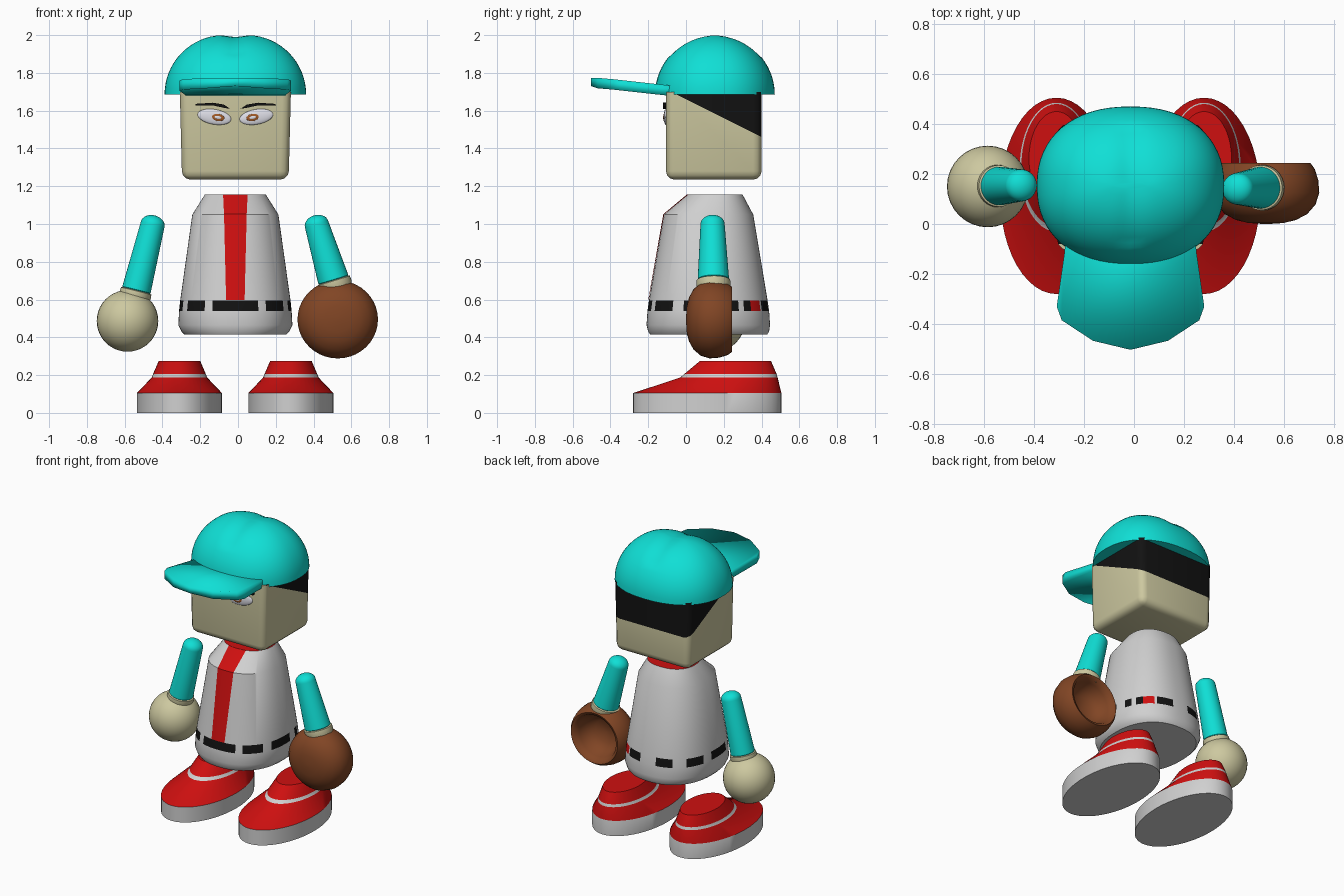
import bpy, bmesh, math
from mathutils import Matrix, Vector

if "Cube" in bpy.data.objects:
    bpy.data.objects.remove(bpy.data.objects["Cube"])

CX = -0.014  # symmetry axis of head and torso


def material(name, rgb):
    m = bpy.data.materials.new(name)
    m.diffuse_color = (*rgb, 1)
    m.use_nodes = True
    m.node_tree.nodes["Principled BSDF"].inputs["Base Color"].default_value = m.diffuse_color
    return m


TEAL = material("teal", (0.005, 0.74, 0.67))
SKIN = material("skin", (0.61, 0.58, 0.35))
WHITE = material("off_white", (0.63, 0.63, 0.63))
RED = material("red", (0.62, 0.005, 0.005))
BLACK = material("black", (0.006, 0.006, 0.006))
BROWN = material("leather_brown", (0.22, 0.06, 0.018))
EYE = material("eye_white", (0.75, 0.75, 0.82))
IRIS = material("iris_orange", (0.35, 0.1, 0.02))


def finish(name, bm, mats, rule=None, angle=35, matrix=None):
    """Turn a bmesh into a shaded object, colouring faces by a rule on their centre."""
    if matrix:
        bm.transform(matrix)
    bmesh.ops.recalc_face_normals(bm, faces=bm.faces)
    bm.normal_update()
    for f in bm.faces:
        f.smooth = True
        if rule:
            f.material_index = rule(f.calc_center_median(), f.normal)
    me = bpy.data.meshes.new(name)
    bm.to_mesh(me)
    bm.free()
    for m in mats:
        me.materials.append(m)
    me.set_sharp_from_angle(angle=math.radians(angle))
    ob = bpy.data.objects.new(name, me)
    bpy.context.collection.objects.link(ob)
    return ob


def spow(v, p):
    return math.copysign(abs(v) ** p, v)


def loft(rings, n=48, e=2.0):
    """Closed skin through superellipse rings (z, cx, cy, rx, ry)."""
    bm = bmesh.new()
    loops = []
    for z, cx, cy, rx, ry in rings:
        loops.append([bm.verts.new((cx + rx * spow(math.sin(2 * math.pi * i / n), 2 / e),
                                    cy - ry * spow(math.cos(2 * math.pi * i / n), 2 / e), z))
                      for i in range(n)])
    for a, b in zip(loops, loops[1:]):
        for i in range(n):
            j = (i + 1) % n
            bm.faces.new((a[i], a[j], b[j], b[i]))
    bm.faces.new(loops[0][::-1])
    bm.faces.new(loops[-1])
    return bm


def prism(top, bottom):
    """Solid between two matching outlines."""
    bm = bmesh.new()
    a = [bm.verts.new(p) for p in top]
    b = [bm.verts.new(p) for p in bottom]
    bm.faces.new(a)
    bm.faces.new(b[::-1])
    for i in range(len(a)):
        j = (i + 1) % len(a)
        bm.faces.new((a[i], b[i], b[j], a[j]))
    return bm


# Shoes: straight sole, sloped upper with a thin white band
for side, x in (("left", -0.31), ("right", 0.28)):
    rows = [(0, x, .1125, .225, .3925), (.105, x, .1125, .225, .3925),
            (.187, x, .227, .147, .258), (.205, x, .235, .14, .245),
            (.275, x, .262, .11, .188)]
    finish(side + "_shoe", loft(rows), [WHITE, RED],
           lambda c, n: 0 if c.z < .1 or .187 < c.z < .205 else 1)

# Torso: rounded jersey with a dashed belt and a red collar face
TE = 2.3
TORSO = [(.415, CX, .12, .27, .31), (.43, CX, .12, .285, .32), (.465, CX, .118, .302, .327),
         (.54, CX, .118, .298, .322), (.595, CX, .118, .292, .314),
         (1.05, CX, .12, .228, .236), (1.155, CX, .155, .162, .145)]
DASHES = [(0, 20), (31, 58), (70, 97), (108, 132), (150, 170)]


def torso_colour(c, n):
    if n.z > .95:
        return 1
    if not .54 < c.z < .595:
        return 0
    u = spow((c.x - CX) / .295, TE / 2)
    v = spow((.118 - c.y) / .318, TE / 2)
    a = math.degrees(math.atan2(u, v))
    if 133 < a < 148:
        return 1
    if 117 < a < 124:
        return 0
    return 2 if any(lo <= abs(a) <= hi for lo, hi in DASHES) else 0


finish("torso", loft(TORSO, 120, TE), [WHITE, RED, BLACK], torso_colour)

# Front stripe: thin plate following the jersey
bm = bmesh.new()
strip = []
for (z, cx, cy, rx, ry), half in zip(TORSO[4:], (.049, .06, .065)):
    strip.append([])
    for k in range(7):
        dx = half * (k / 3 - 1)
        y = cy - ry * (1 - abs(dx / rx) ** TE) ** (1 / TE)
        strip[-1].append(bm.verts.new((cx + dx, y - .004, z + .002)))
for a, b in zip(strip, strip[1:]):
    for k in range(6):
        bm.faces.new((a[k], a[k + 1], b[k + 1], b[k]))
finish("jersey_stripe", bm, [RED], angle=20)

# Head: bevelled block, hair cut off by a slanted plane
bm = bmesh.new()
bmesh.ops.create_cube(bm, size=1, matrix=Matrix.Translation((CX, .147, 1.4675))
                      @ Matrix.Diagonal((.588, .506, .465, 1)))
for v in bm.verts:
    if v.co.z < 1.3:
        v.co.x = CX + (v.co.x - CX) * .96
bmesh.ops.bevel(bm, geom=[e for e in bm.edges if min(v.co.z for v in e.verts) < 1.3],
                offset=.045, segments=3, profile=.5, affect='EDGES')
HAIR_P, HAIR_N = Vector((0, .4, 1.46)), Vector((0, .5, 1))
bmesh.ops.bisect_plane(bm, geom=bm.verts[:] + bm.edges[:] + bm.faces[:],
                       plane_co=HAIR_P, plane_no=HAIR_N)
finish("head", bm, [SKIN, BLACK],
       lambda c, n: int((c - HAIR_P).dot(HAIR_N) > 0 and c.y > -.06), angle=40)

# Face: eyes, irises and brows, mirrored about the face centre
for side, s in (("left", -1), ("right", 1)):
    def disc(name, dx, z, rx, rz, y, depth, mat):
        b = bmesh.new()
        bmesh.ops.create_uvsphere(b, u_segments=28, v_segments=14, radius=1)
        m = (Matrix.Translation((CX + s * dx, y, z)) @ Matrix.Rotation(-s * .17, 4, 'Y')
             @ Matrix.Diagonal((rx, depth, rz, 1)))
        finish(side + name, b, [mat], matrix=m, angle=60)

    disc("_eye", .111, 1.567, .09, .04, -.106, .012, EYE)
    disc("_iris", .092, 1.564, .034, .019, -.116, .005, IRIS)
    disc("_pupil", .092, 1.564, .019, .009, -.119, .004, EYE)
    brow = [(.028, 1.61), (.06, 1.632), (.12, 1.642), (.212, 1.636),
            (.212, 1.626), (.12, 1.628), (.06, 1.615)]
    finish(side + "_brow", prism([(CX + s * x, -.122, z) for x, z in brow],
                                 [(CX + s * x, -.10, z) for x, z in brow]), [BLACK])

# Cap: widened dome with a shallow centre seam
rows = []
for i in range(17):
    p = math.radians(88 * i / 16)
    rows.append((1.685 + .315 * math.sin(p), CX, .153,
                 .06 + .315 * math.cos(p), .317 * math.cos(p)))
bm = loft(rows, 64, 2.25)
for v in bm.verts:
    if v.co.z > 1.9:
        v.co.z -= .012 * math.exp(-((v.co.x - CX) / .05) ** 2)
finish("cap_dome", bm, [TEAL], angle=50)

# Brim: faceted peak tilting up to the front
half = [(.25, .02), (.265, -.12), (.295, -.33), (.275, -.385), (.15, -.467)]
outline = [(CX + x, y) for x, y in half] + [(CX, -.503)] + [(CX - x, y) for x, y in half[::-1]]


def brim_z(y):
    return 1.735 - .11 * (max(y, -.45) + .1)


finish("cap_brim",
       prism([(x, y, brim_z(y)) for x, y in outline],
             [(x, y, brim_z(y) - .055 + .012 * (abs(x - CX) < .1)) for x, y in outline]),
       [TEAL], angle=180)


# Arms: tapered sleeve with a rounded shoulder and a skin cuff
def arm(side, low, high, r0, r1):
    axis = Vector(high) - Vector(low)
    L = axis.length
    rows = [(-.03, 0, 0, r0 * .8, r0 * .8), (0, 0, 0, r0 * .97, r0 * .97), (0.002, 0, 0, r0, r0)]
    for i in range(8):
        a = math.radians(85 * i / 7)
        r = r1 * math.cos(a)
        rows.append((L - r1 * .75 + r1 * .75 * math.sin(a), 0, 0, r, r))
    m = Matrix.Translation(low) @ axis.to_track_quat('Z', 'Y').to_matrix().to_4x4()
    finish(side + "_sleeve", loft(rows, 32), [TEAL], matrix=m)
    cuff = [(-.06, 0, 0, r0, r0), (-.03, 0, 0, r0 * 1.1, r0 * 1.1),
            (-.005, 0, 0, r0 * 1.08, r0 * 1.08), (0, 0, 0, r0 * .9, r0 * .9)]
    finish(side + "_cuff", loft(cuff, 32), [SKIN], matrix=m)


arm("left", (-.538, .152, .65), (-.44, .155, 1.045), .077, .064)
arm("right", (.505, .145, .705), (.402, .14, 1.045), .083, .064)

# Bare hand
bm = bmesh.new()
bmesh.ops.create_uvsphere(bm, u_segments=32, v_segments=20, radius=.163)
finish("left_hand", bm, [SKIN], matrix=Matrix.Translation((-.585, .15, .487)))

# Mitt: rounded front shell with a hollow pocket at the back
profile = [(.01, .0), (.07, .004), (.12, .016), (.165, .04), (.198, .078), (.213, .125),
           (.209, .175), (.195, .22), (.178, .243), (.16, .236), (.145, .2),
           (.125, .15), (.08, .115), (.01, .105)]
m = Matrix.Translation((.528, .0, .495)) @ Matrix.Rotation(-math.pi / 2, 4, 'X')
finish("right_mitt", loft([(y, 0, 0, r, r * .97) for r, y in profile], 40), [BROWN],
       matrix=m, angle=60)
